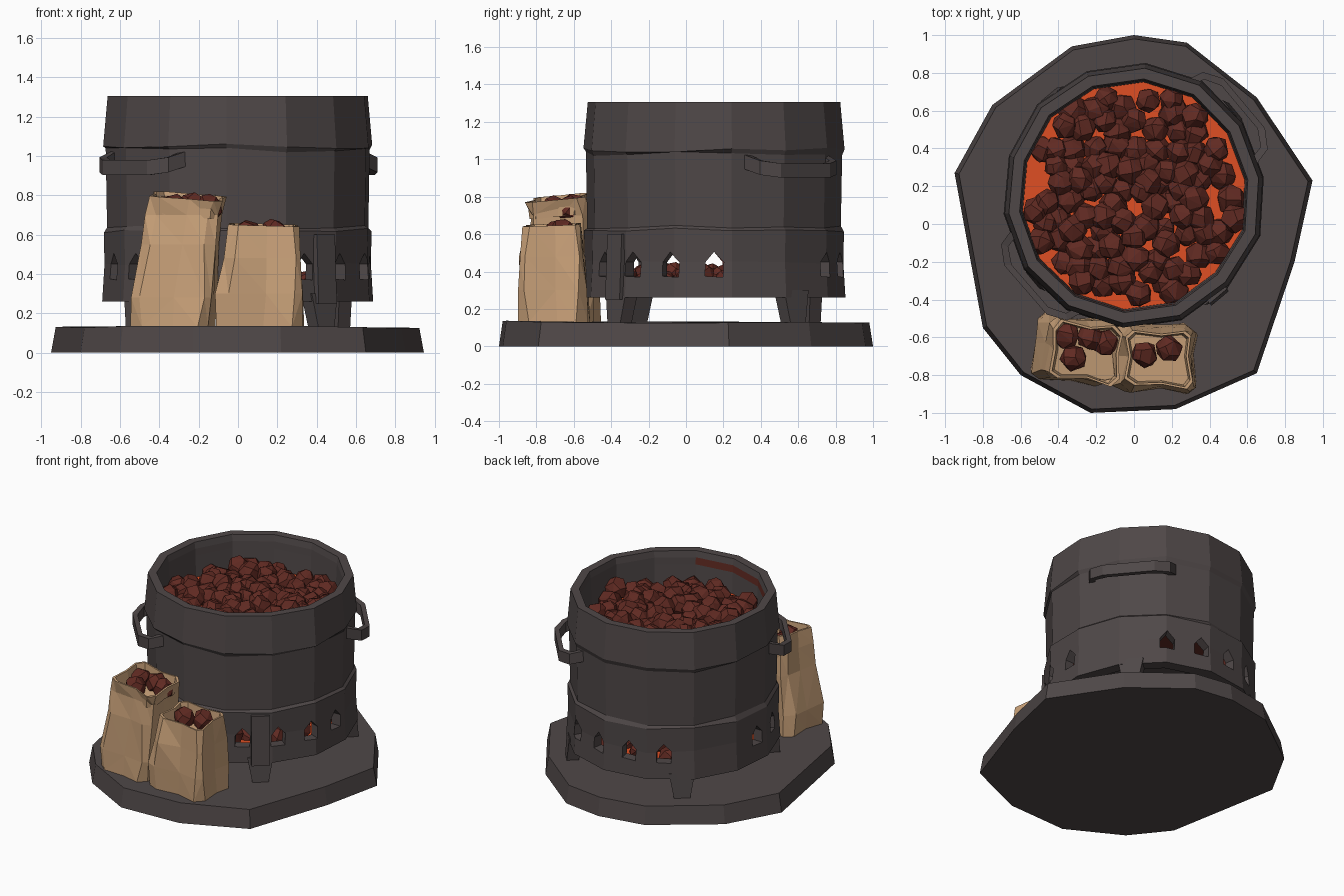
import bpy, bmesh, math, random
from mathutils import Vector

if "Cube" in bpy.data.objects:
    bpy.data.objects.remove(bpy.data.objects["Cube"])

random.seed(4)
CX, CY = 0.0, 0.15          # barrel axis


def material(name, rgb):
    m = bpy.data.materials.new(name)
    m.diffuse_color = (*rgb, 1)
    m.use_nodes = True
    m.node_tree.nodes["Principled BSDF"].inputs["Base Color"].default_value = m.diffuse_color
    return m


IRON = material("dark iron", (0.078, 0.064, 0.064))
COAL = material("red brown coal", (0.118, 0.023, 0.016))
GLOW = material("orange ember", (0.74, 0.078, 0.017))
PAPER = material("tan paper", (0.58, 0.355, 0.19))


def finish(bm, name, mats):
    bmesh.ops.recalc_face_normals(bm, faces=bm.faces)
    me = bpy.data.meshes.new(name)
    bm.to_mesh(me)
    bm.free()
    ob = bpy.data.objects.new(name, me)
    for m in mats:
        me.materials.append(m)
    bpy.context.collection.objects.link(ob)
    return ob


def add_loft(bm, rings, wrap=False):
    """Skin a list of equal-length point rings; cap the ends or wrap around."""
    vs = [[bm.verts.new(p) for p in r] for r in rings]
    n = len(vs[0])
    pairs = list(zip(vs, vs[1:])) + ([(vs[-1], vs[0])] if wrap else [])
    for a, b in pairs:
        for i in range(n):
            j = (i + 1) % n
            bm.faces.new((a[i], a[j], b[j], b[i]))
    if not wrap:
        bm.faces.new(vs[0])
        bm.faces.new(vs[-1])


def loft(name, rings, mats, wrap=False):
    bm = bmesh.new()
    add_loft(bm, rings, wrap)
    return finish(bm, name, mats)


def polar(deg, r, t, z):
    """Point at radius r, sideways offset t, around the barrel axis."""
    a = math.radians(deg)
    return Vector((CX + r * math.cos(a) - t * math.sin(a),
                   CY + r * math.sin(a) + t * math.cos(a), z))


def add_coal(bm, x, y, z, r):
    """Rounded lump: hull of jittered points spread over a sphere."""
    n, turn, verts = 18, random.uniform(0, 6), []
    for i in range(n):
        h = 1 - 2 * (i + .5) / n
        a = 2.39996 * i + turn
        s = math.sqrt(1 - h * h)
        d = Vector((s * math.cos(a), s * math.sin(a), h))
        d += Vector([random.uniform(-.17, .17) for _ in range(3)])
        verts.append(bm.verts.new(Vector((x, y, z)) + d.normalized() * r))
    bmesh.ops.convex_hull(bm, input=verts)


# irregular base slab
outline = [(0, 1.0), (.28, .96), (.65, .67), (.945, .23), (.85, -.2), (.65, -.79), (.22, -.98),
           (-.23, -1.0), (-.6, -.8), (-.8, -.55), (-.95, .27), (-.75, .63), (-.33, .94)]
loft("base_slab", [[(x, y, 0) for x, y in outline],
                   [(x * .975, y * .98, .13 + random.uniform(-.006, .008)) for x, y in outline]], [IRON])

# barrel wall: revolved closed profile, slightly dented
SIDES = 14
profile = [(.70, .26), (.688, .45), (.692, .62), (.675, .64), (.682, 1.03), (.695, 1.05),
           (.672, 1.305), (.615, 1.305), (.607, 1.26), (.605, 1.21), (.595, 1.0),
           (.62, .9), (.62, .26)]
dent = [random.uniform(-.008, .008) for _ in range(SIDES)]
rings = [[polar(360 * i / SIDES + 8, r + dent[i], 0,
                z + (random.uniform(-.012, .012) if .3 < z < 1.1 else 0))
          for i in range(SIDES)] for r, z in profile]
barrel = loft("barrel", rings, [IRON, COAL], wrap=True)

# house-shaped vent holes, three groups of four
bm = bmesh.new()
house = [(-.048, .375), (.048, .37), (.052, .45), (.0, .505), (-.046, .45)]
for group in (-60, 60, 180):
    for k in range(4):
        add_loft(bm, [[polar(group + 20 * k, r, t, z) for t, z in house] for r in (.5, .8)])
cutter = finish(bm, "vent_cutter", [IRON])
cutter.hide_render = True
mod = barrel.modifiers.new("vents", "BOOLEAN")
mod.operation, mod.solver, mod.object = "DIFFERENCE", "EXACT", cutter
bpy.context.view_layer.objects.active = barrel
bpy.ops.object.modifier_apply(modifier="vents")
bpy.data.objects.remove(cutter)

# reddened lining on the lower inside, and a stripe on the inner front
for p in barrel.data.polygons:
    d = Vector((p.center.x - CX, p.center.y - CY, 0))
    inside = d.length > 0 and p.normal.dot(d.normalized()) < -.7
    stripe = 1.21 < p.center.z < 1.26 and d.y < -.3 and d.x < .3
    p.material_index = 1 if inside and (p.center.z < .98 or stripe) else 0


# barrel floor and two ember beds
def disc(name, r, z0, z1, mat):
    loft(name, [[polar(360 * i / SIDES + 8, r, 0, z) for i in range(SIDES)] for z in (z0, z1)], [mat])


disc("barrel_floor", .63, .265, .30, IRON)
disc("lower_embers", .615, .30, .33, GLOW)
disc("coal_tray", .61, .98, 1.0, COAL)
disc("upper_embers", .605, 1.0, 1.06, GLOW)


def coal_bed(name, count, radius, z, size, gap):
    bm = bmesh.new()
    for i in range(count):
        r = radius * math.sqrt((i + .5) / count)
        p = polar(137.508 * i, r, random.uniform(-.03, .03), z + random.uniform(-.035, .03))
        if random.random() > gap:
            add_coal(bm, *p, size * random.uniform(.9, 1.12))
    finish(bm, name, [COAL])


coal_bed("top_coals", 104, .555, 1.095, .075, .1)
coal_bed("lower_coals", 50, .54, .362, .068, 0)

# short legs tucked under the wall, the front right one has a strap up the wall
for i, deg in enumerate((40, 130, 220, 310)):
    sections = [(.12, .62, .70, .052), (.30, .60, .685, .085)]
    loft(f"leg_{i + 1}", [[polar(deg, a, -w, z), polar(deg, b, -w, z),
                           polar(deg, b, w, z), polar(deg, a, w, z)]
                          for z, a, b, w in sections], [IRON])
loft("leg_strap", [[polar(310, a, -w, z), polar(310, b, -w, z), polar(310, b, w, z), polar(310, a, w, z)]
                   for z, a, b, w in ((.25, .65, .71, .06), (.60, .65, .695, .06))], [IRON])

# two side handles, bent bars
for name, deg in (("handle_right", 40), ("handle_left", 221)):
    path = [(.60, -.27, .985), (.69, -.25, .955), (.745, -.16, .94),
            (.745, .16, .94), (.69, .25, .955), (.60, .27, .985)]
    out = [(0, -1), (.5, -.85), (.8, -.6), (.8, .6), (.5, .85), (0, 1)]
    rings = []
    for (r, t, z), (nr, nt) in zip(path, out):
        rings.append([polar(deg, r + nr * s * .02, t + nt * s * .02, z + h * .038)
                      for s, h in ((-1, -1), (1, -1), (1, 1), (-1, 1))])
    loft(name, rings, [IRON])


# crumpled paper sacks with an open mouth and coals inside
def sack(name, sections, slope, twist, coals):
    shape = [(-1, -.8), (-.75, -1), (.1, -.9), (.8, -1), (1, -.75), (.9, .1),
             (.95, .8), (.7, 1), (0, .9), (-.8, 1), (-1, .7), (-.92, 0)]
    c, s = math.cos(twist), math.sin(twist)

    def ring(z, cx, cy, hx, hy, tilt=0.0, jit=.014):
        pts = []
        for u, v in shape:
            x = u * hx + random.uniform(-jit, jit)
            y = v * hy + random.uniform(-jit, jit)
            pts.append((cx + x * c - y * s, cy + x * s + y * c, z + tilt * (u - v)))
        return pts

    rings = [ring(*sec) for sec in sections[:-1]]
    z, cx, cy, hx, hy = sections[-1]
    rim = ring(z, cx, cy, hx, hy, slope, .01)

    def inset(k, dz):
        return [(cx + (x - cx) * k, cy + (y - cy) * k, h + dz) for x, y, h in rim]

    rings += [rim, inset(.92, 0), inset(.86, -.09)]
    bm = bmesh.new()
    add_loft(bm, rings)
    bmesh.ops.triangulate(bm, faces=[f for f in bm.faces if len(f.verts) == 4])
    finish(bm, name, [PAPER])
    bm = bmesh.new()
    for x, y, dz in coals:
        add_coal(bm, x, y, z + dz, .074)
    finish(bm, name + "_coals", [COAL])


sack("tall_sack", [(.13, -.33, -.66, .20, .18), (.28, -.32, -.66, .21, .18),
                   (.55, -.29, -.66, .185, .165), (.70, -.275, -.66, .18, .16),
                   (.795, -.255, -.68, .185, .155)], -.014, -.12,
     [(-.36, -.59, -.06), (-.23, -.6, -.05), (-.32, -.71, -.06), (-.15, -.63, -.06)])
sack("short_sack", [(.13, .12, -.71, .215, .18), (.30, .115, -.71, .225, .185),
                    (.48, .135, -.71, .195, .175), (.65, .135, -.71, .18, .15)], -.005, -.04,
     [(.055, -.69, -.045), (.185, -.66, -.04)])
